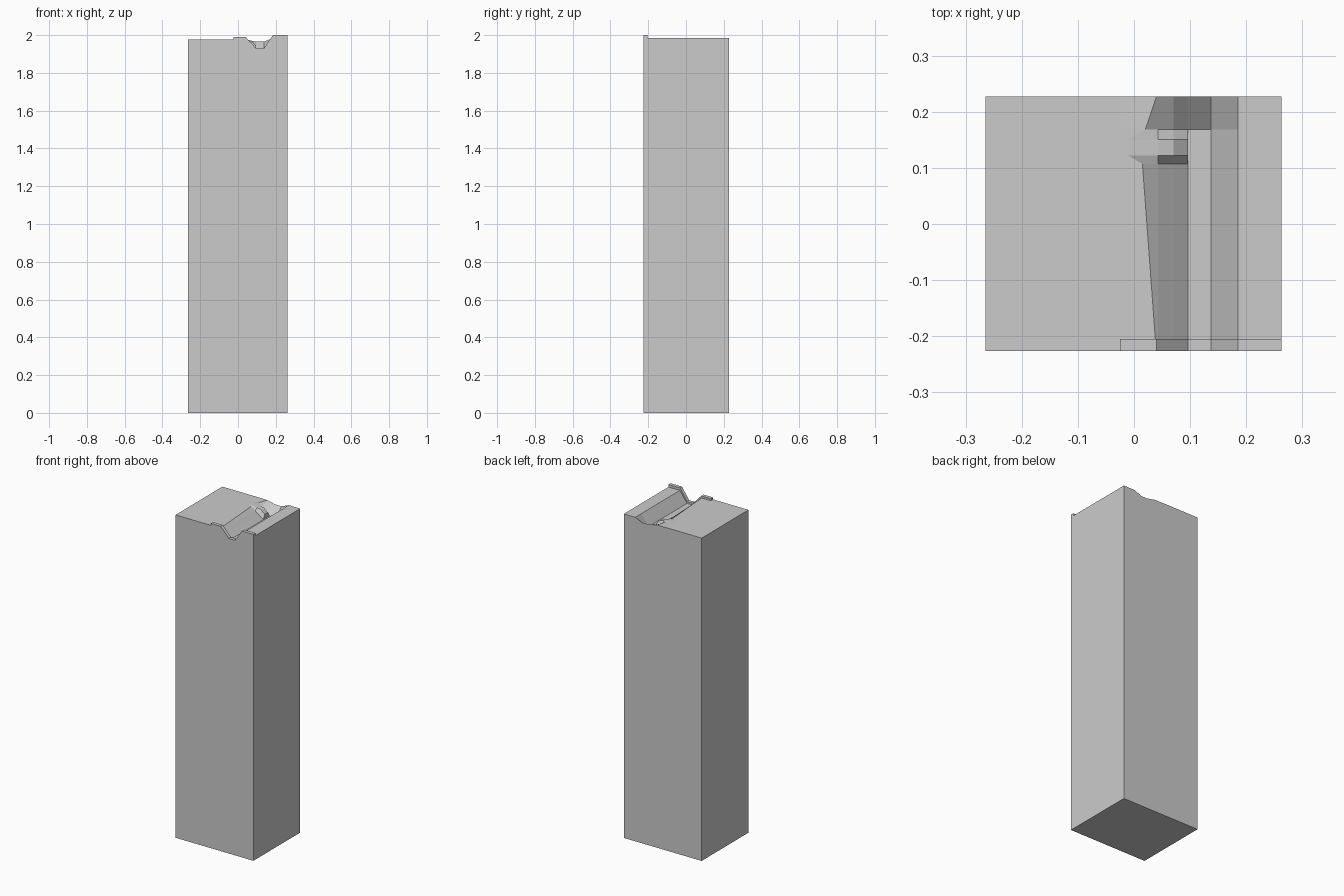
import bpy, bmesh

if "Cube" in bpy.data.objects:
    bpy.data.objects.remove(bpy.data.objects["Cube"])

X0, X1 = -0.265, 0.263


def section(y, edge, floor, left=1.978, step=None, right=1.985, rib=None):
    """Cross-section of the top at depth y, running from left to right."""
    ex, ez = edge
    step = step or left

    def on_slope(x):
        return (x, ez + (floor - ez) * (x - ex) / (0.096 - ex))

    mid = rib or [on_slope(0.043), on_slope(0.07), (0.096, floor)]
    pts = [(X0, left), (-0.025, left), (-0.025, step), edge, *mid,
           (0.096, floor), (0.137, floor), (0.185, right), (X1, right)]
    return [(x, y, z) for x, z in pts]


rib = [(0.043, 1.973), (0.07, 1.967), (0.096, 1.945)]
rows = [
    # raised front lip
    section(-0.226, (0.04, 1.99), 1.93, step=1.99, right=2.0),
    section(-0.205, (0.04, 1.99), 1.93, step=1.99, right=2.0),
    # channel
    section(-0.205, (0.038, 1.978), 1.918),
    section(0.107, (0.015, 1.978), 1.918),
    # cross rib
    section(0.122, (-0.01, 1.978), 1.918, rib=rib),
    section(0.151, (-0.01, 1.978), 1.918, rib=rib),
    section(0.168, (0.02, 1.978), 1.918),
    # ramp up to the back edge
    section(0.227, (0.04, 1.977), 1.965),
]

bm = bmesh.new()
grid = [[bm.verts.new(p) for p in row] for row in rows]
for a, b in zip(grid, grid[1:]):
    for i in range(len(a) - 1):
        bm.faces.new((a[i], a[i + 1], b[i + 1], b[i]))

# side walls and underside
y0, y1 = rows[0][0][1], rows[-1][0][1]
fl, fr, br, bl = [bm.verts.new((x, y, 0)) for x, y in
                  ((X0, y0), (X1, y0), (X1, y1), (X0, y1))]
bm.faces.new([fl, fr] + grid[0][::-1])
bm.faces.new([br, bl] + grid[-1])
bm.faces.new([fr, br] + [r[-1] for r in grid[::-1]])
bm.faces.new([bl, fl] + [r[0] for r in grid])
bm.faces.new([fl, bl, br, fr])

bmesh.ops.remove_doubles(bm, verts=bm.verts, dist=1e-5)
bmesh.ops.recalc_face_normals(bm, faces=bm.faces)
mesh = bpy.data.meshes.new("channelled_block")
bm.to_mesh(mesh)
bm.free()
block = bpy.data.objects.new("channelled_block", mesh)
bpy.context.collection.objects.link(block)
